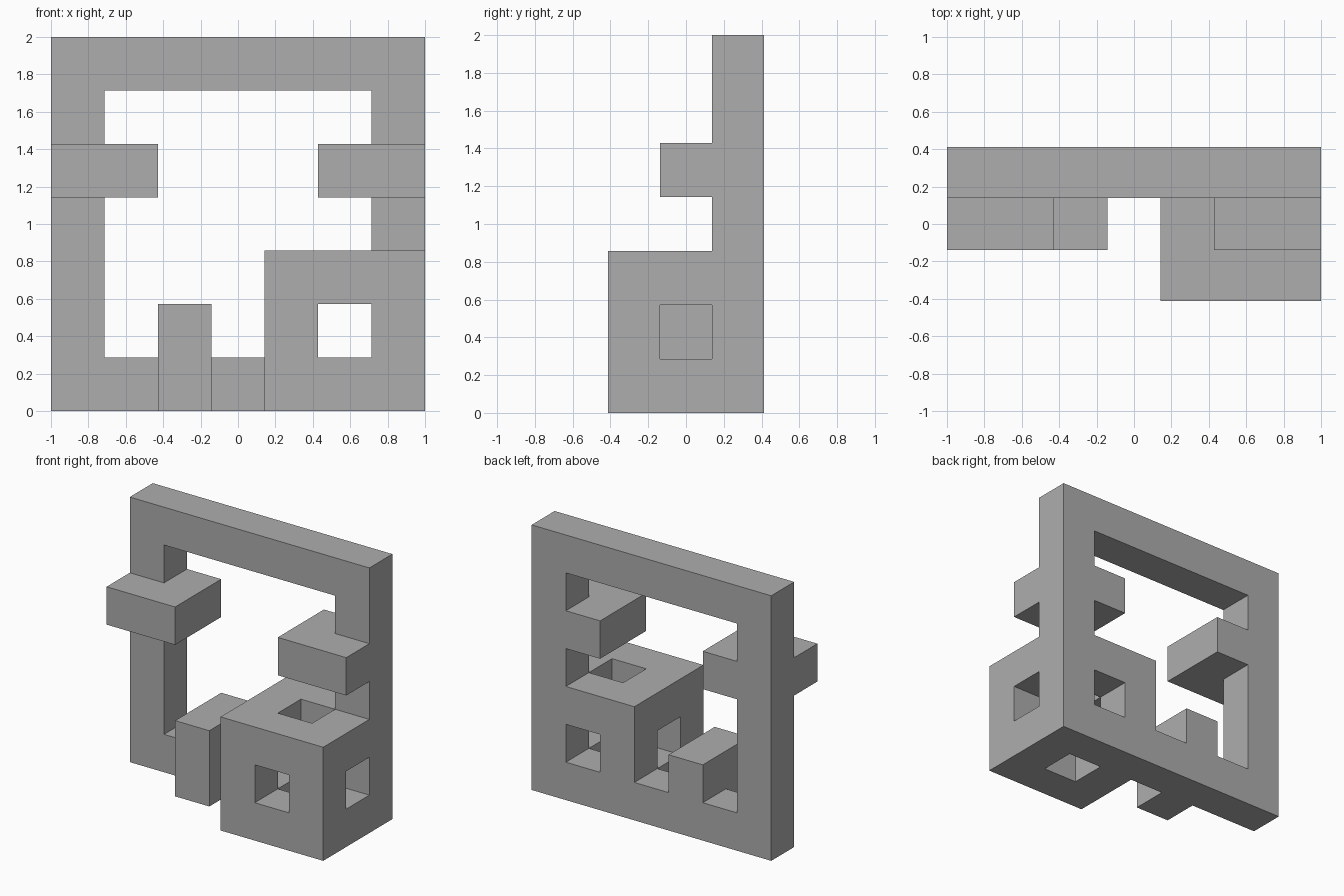
import bpy, bmesh
from itertools import product

if "Cube" in bpy.data.objects:
    bpy.data.objects.remove(bpy.data.objects["Cube"], do_unlink=True)

# Grid planes: seven cells wide and tall, three slightly shallower cells deep
U = 2 / 7
YS = (-0.412, -0.138, 0.138, 0.412)


def point(i, j, k):
    return (i * U - 1, YS[j], k * U)


def block(xs, ys, zs):
    """Cells filling an inclusive range on each axis."""
    return set(product(*(range(a, b + 1) for a, b in (xs, ys, zs))))


# Square frame along the back
frame = block((0, 6), (2, 2), (0, 6)) - block((1, 5), (2, 2), (1, 5))

# Pair of arms reaching inward and forward
arm = block((0, 1), (1, 2), (4, 4))
arms = arm | {(6 - x, y, z) for x, y, z in arm}

# Short post on the bottom rail
post = block((2, 2), (1, 2), (0, 1))

# Corner cube with square tunnels crossing through its centre
corner_cube = block((4, 6), (0, 2), (0, 2))
corner_cube -= block((4, 6), (1, 1), (1, 1))
corner_cube -= block((5, 5), (0, 2), (1, 1))
corner_cube -= block((5, 5), (1, 1), (0, 2))

cells = frame | arms | post | corner_cube

# Fuse the parts into one closed solid, keeping only the exposed faces
bm = bmesh.new()
verts = {}


def vert(corner):
    if corner not in verts:
        verts[corner] = bm.verts.new(point(*corner))
    return verts[corner]


for cell in sorted(cells):
    for axis, side in product(range(3), (0, 1)):
        neighbour = list(cell)
        neighbour[axis] += 2 * side - 1
        if tuple(neighbour) in cells:
            continue
        u, v = (axis + 1) % 3, (axis + 2) % 3
        loop = []
        for du, dv in ((0, 0), (1, 0), (1, 1), (0, 1)):
            corner = list(cell)
            corner[axis] += side
            corner[u] += du
            corner[v] += dv
            loop.append(vert(tuple(corner)))
        bm.faces.new(loop if side else loop[::-1])

mesh = bpy.data.meshes.new("block_frame")
bm.to_mesh(mesh)
bm.free()

# Plain grey finish
grey = bpy.data.materials.new("plain_grey")
grey.use_nodes = True
colour = (0.42, 0.42, 0.42, 1)
grey.diffuse_color = colour
grey.node_tree.nodes["Principled BSDF"].inputs["Base Color"].default_value = colour
mesh.materials.append(grey)

bpy.context.collection.objects.link(bpy.data.objects.new("block_frame", mesh))
